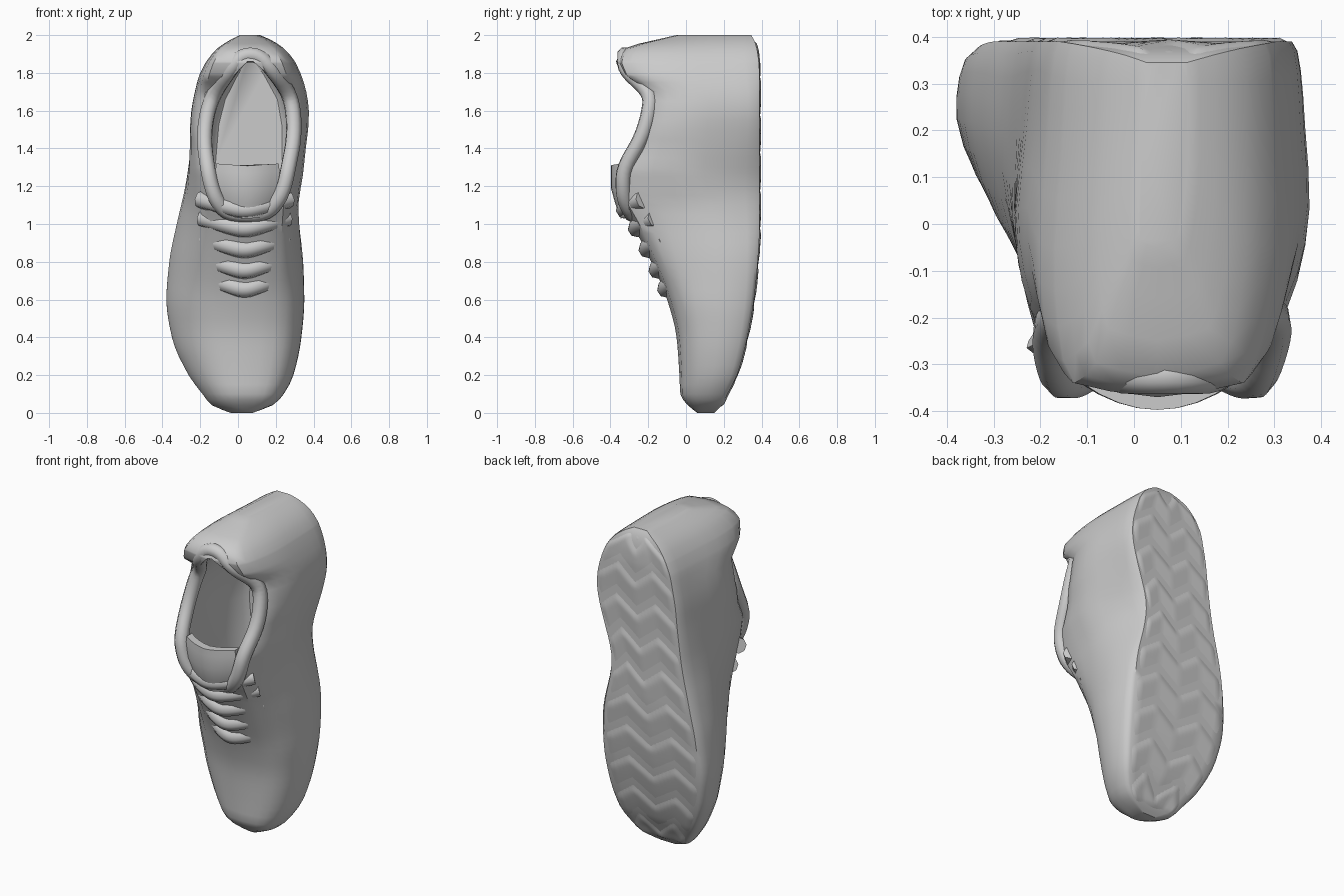
import bpy, bmesh, math

if "Cube" in bpy.data.objects:
    bpy.data.objects.remove(bpy.data.objects["Cube"])


def interp(keys, t):
    """Monotone cubic through rows of (t, a, b, ...)."""
    t = min(max(t, keys[0][0]), keys[-1][0])
    i = 0
    while i < len(keys) - 2 and t > keys[i + 1][0]:
        i += 1
    h = keys[i + 1][0] - keys[i][0]
    s = (t - keys[i][0]) / h
    out = []
    for c in range(1, len(keys[0])):
        def sec(j):
            j = min(max(j, 0), len(keys) - 2)
            return (keys[j + 1][c] - keys[j][c]) / (keys[j + 1][0] - keys[j][0])

        def slope(a, b):
            return 2 * a * b / (a + b) if a * b > 0 else 0
        m0, m1 = slope(sec(i - 1), sec(i)), slope(sec(i), sec(i + 1))
        out.append((2*s**3 - 3*s*s + 1) * keys[i][c] + (s**3 - 2*s*s + s) * h * m0
                   + (3*s*s - 2*s**3) * keys[i + 1][c] + (s**3 - s*s) * h * m1)
    return out


def smooth(ob, angle):
    bpy.ops.object.select_all(action='DESELECT')
    ob.select_set(True)
    bpy.context.view_layer.objects.active = ob
    bpy.ops.object.shade_smooth_by_angle(angle=math.radians(angle))


def loft(name, rings, closed=True, angle=40):
    bm = bmesh.new()
    rows = [[bm.verts.new(p) for p in r] for r in rings]
    n = len(rows[0])
    for a, b in zip(rows, rows[1:]):
        for k in range(n if closed else n - 1):
            m = (k + 1) % n
            bm.faces.new((a[k], a[m], b[m], b[k]))
    if closed:
        bm.faces.new(rows[0])
        bm.faces.new(rows[-1])
    bmesh.ops.recalc_face_normals(bm, faces=bm.faces)
    me = bpy.data.meshes.new(name)
    bm.to_mesh(me)
    bm.free()
    ob = bpy.data.objects.new(name, me)
    bpy.context.collection.objects.link(ob)
    smooth(ob, angle)
    return ob


def tube(name, pts, radius, cyclic=False):
    cu = bpy.data.curves.new(name, 'CURVE')
    cu.dimensions = '3D'
    cu.bevel_depth, cu.bevel_resolution, cu.resolution_u = radius, 2, 4
    cu.use_fill_caps = True
    sp = cu.splines.new('NURBS')
    sp.points.add(len(pts) - 1)
    for p, co in zip(sp.points, pts):
        p.co = (*co, 1)
    sp.order_u, sp.use_endpoint_u, sp.use_cyclic_u = 3, not cyclic, cyclic
    ob = bpy.data.objects.new(name, cu)
    bpy.context.collection.objects.link(ob)
    bpy.ops.object.select_all(action='DESELECT')
    ob.select_set(True)
    bpy.context.view_layer.objects.active = ob
    bpy.ops.object.convert(target='MESH')
    smooth(bpy.context.object, 60)


# Body outline along the shoe: z, left x, right x, top y, sole y
BODY = [(.0, -.04, .07, .06, .15), (.04, -.14, .18, .01, .19), (.1, -.19, .24, -.03, .22),
        (.2, -.265, .29, -.035, .27), (.4, -.355, .33, -.05, .325), (.6, -.385, .345, -.1, .36),
        (.8, -.37, .345, -.185, .38), (1., -.33, .34, -.285, .39), (1.15, -.295, .345, -.365, .39),
        (1.27, -.275, .355, -.37, .39), (1.4, -.26, .365, -.29, .39), (1.6, -.24, .382, -.225, .39),
        (1.7, -.22, .37, -.22, .39), (1.78, -.2, .345, -.335, .39), (1.86, -.16, .31, -.37, .385),
        (1.93, -.1, .25, -.325, .375), (1.975, -.03, .18, -.16, .36), (2., .02, .12, -.05, .345)]
# Half cross-sections, sole centre to top centre: (width, height)
TOE = [(0, 0), (.45, 0), (.88, 0), (.97, .1), (1, .3), (.93, .55), (.75, .8), (.42, .96), (0, 1)]
MID = [(0, 0), (.45, 0), (.9, 0), (.97, .1), (.99, .25), (.93, .45), (.8, .7), (.6, .94), (0, 1)]
ANKLE = [(0, 0), (.45, 0), (.87, 0), (.93, .1), (.96, .3), (1, .58), (.94, .8), (.76, .96), (0, 1)]
# Foot opening: z, left x, right x
OPEN = [(1.08, -.02, .11), (1.12, -.08, .18), (1.2, -.11, .215), (1.3, -.13, .235),
        (1.45, -.15, .265), (1.6, -.13, .262), (1.7, -.09, .235), (1.8, -.01, .15), (1.86, .05, .08)]


def top_y(z):
    return interp(BODY, z)[2]


def pinch(z):
    """Inward waist of the sole on the right side."""
    return .085 * math.exp(-((z - 1.18) / .25) ** 2)


def section(z):
    xl, xr, yt, yb = interp(BODY, z)
    a = min(max((z - .6) / .5, 0), 1)
    b = min(max((z - 1.1) / .4, 0), 1)
    keys = [(i, *[(t[c] * (1 - a) + m[c] * a) * (1 - b) + k[c] * b for c in (0, 1)])
            for i, (t, m, k) in enumerate(zip(TOE, MID, ANKLE))]
    half = [interp(keys, i / 2) for i in range(17)]
    cx, hw = (xl + xr) / 2, (xr - xl) / 2

    def put(u, v):
        waist = pinch(z) * max(u, 0) * max(1 - v / .5, 0)
        return (cx + (.05 - cx) * v * v + u * hw - waist, yb + (yt - yb) * v, z)
    return [put(u, v) for u, v in half] + [put(-u, v) for u, v in half[-2:0:-1]]


# Shoe upper
zs = sorted({k[0] for k in BODY} | {.015, .07, 1.955, 1.99} | {i * .05 for i in range(3, 39)})
zs = [z for i, z in enumerate(zs) if i == 0 or z - zs[i - 1] > .004]
upper = loft("shoe_upper", [section(z) for z in zs])

# Hollow for the foot
rings = []
for y, s, lo, hi in [(-.6, 1, 1.08, 1.86), (-.25, 1, 1.08, 1.86), (-.1, 1.1, 1., 1.88),
                     (.1, 1.13, .85, 1.91), (.25, 1., .8, 1.91), (.28, .85, .84, 1.87)]:
    pts = [(x, z) for z, x, _ in OPEN] + [(x, z) for z, _, x in reversed(OPEN)]
    rings.append([(.06 + (x - .06) * s, y, lo + (z - 1.08) * (hi - lo) / .78) for x, z in pts])
cutter = loft("foot_hollow", rings)
cutter.hide_render = True
mod = upper.modifiers.new("hollow", 'BOOLEAN')
mod.object, mod.operation, mod.solver = cutter, 'DIFFERENCE', 'EXACT'
bpy.context.view_layer.objects.active = upper
bpy.ops.object.modifier_apply(modifier=mod.name)
bpy.data.objects.remove(cutter)
smooth(upper, 50)

# Padded collar rolled around the opening
path = []
for side in (-1, 1):
    row = []
    for z, xl, xr in OPEN:
        zz = z + (.035 if z > 1.85 else .015 if z > 1.75 else -.03 if z < 1.1 else 0)
        row.append(((xl if side < 0 else xr) + side * .032, top_y(zz) + .033, zz))
    path += row if side < 0 else row[::-1]
tube("collar", path, .042, True)

# Tongue
rows = []
for z, w in [(1.04, .13), (1.12, .155), (1.2, .165), (1.28, .17), (1.32, .165)]:
    yc = -.345 - .052 * min((z - 1.04) / .14, 1)
    arc = [(.05 + w * i / 4, yc + .06 * (i / 4) ** 2, z - .012 * (1 - abs(i) / 4)) for i in range(-4, 5)]
    rows.append(arc + [(x, y + .05, zz) for x, y, zz in reversed(arc)])
loft("tongue", rows)

# Laces: sagging rows across the instep, half sunk into it
for i, z in enumerate((1.13, 1.03, .92, .81, .71)):
    w = .235 - .012 * i
    pts = [(.035 + w * u, top_y(z - .03) + .02 + .1 * abs(u) ** 2.2, z - .06 * (1 - abs(u)))
           for u in (-1, -.75, -.4, 0, .4, .75, 1)]
    tube(f"lace_{i + 1}", pts, .047)

# Outsole with zigzag tread
rows = []
for i in range(141):
    z = .03 + 1.94 * i / 140
    xl, xr, yt, yb = interp(BODY, z)
    cx, hw = (xl + xr) / 2, (xr - xl) / 2
    row = []
    for j in range(25):
        u = -1 + j / 12
        zig = abs((j / 6) % 2 - 1)
        saw = ((z + .1 * zig) / .2) % 1
        tread = saw / .75 if saw < .75 else (1 - saw) / .25
        rim = 0 if j in (0, 24) or i in (0, 140) else 1
        x = cx + u * hw * .86 - pinch(z) * max(u, 0) * .86
        row.append((x, yb - .003 + .011 * tread * rim, z))
    rows.append(row)
loft("outsole_tread", rows, closed=False, angle=40)
